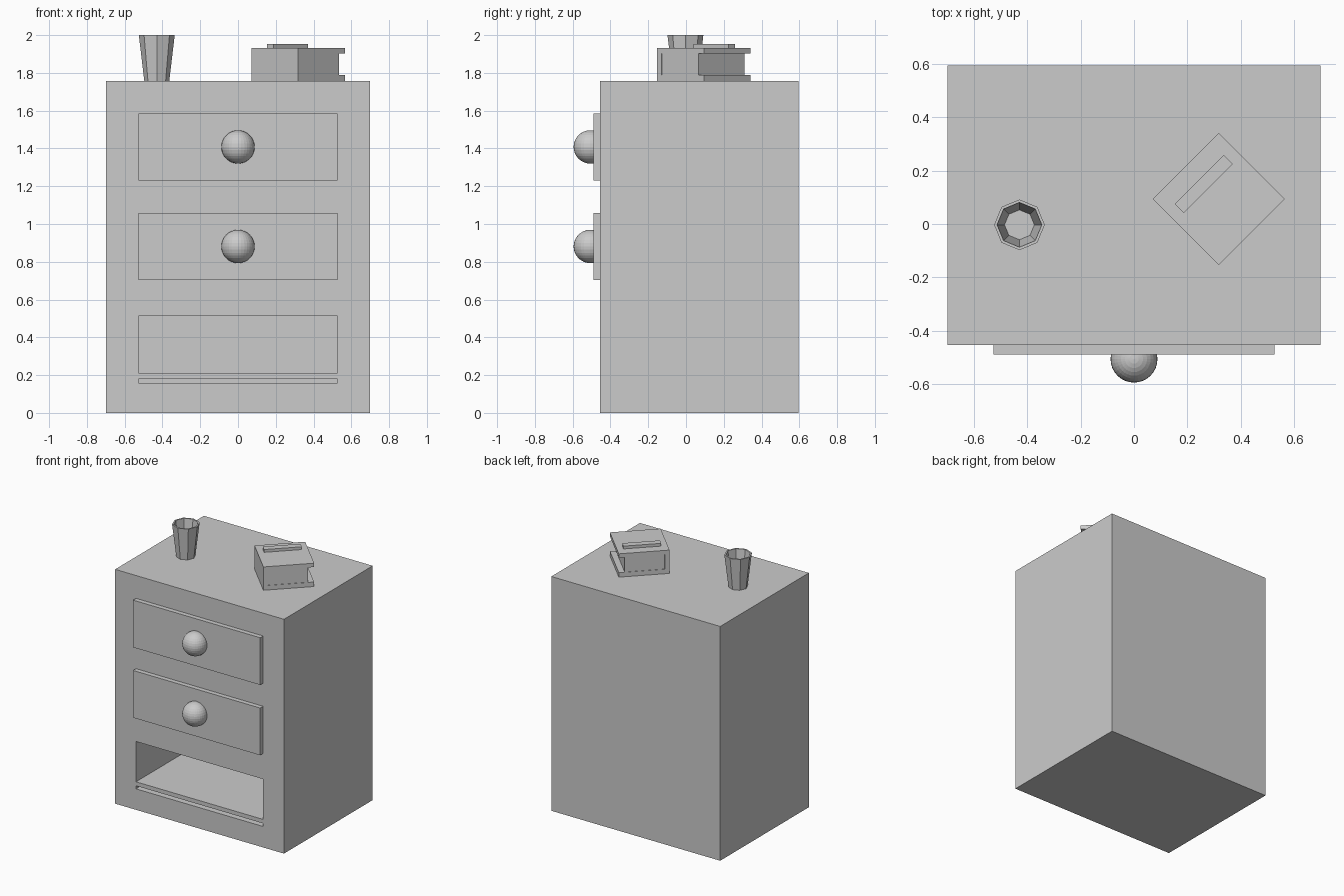
import bpy, bmesh
from math import pi, cos, sin
from mathutils import Matrix, Vector

if "Cube" in bpy.data.objects:
    bpy.data.objects.remove(bpy.data.objects["Cube"])


def box(name, x, y, z, matrix=Matrix()):
    """Box from (min, max) ranges, optionally placed by a matrix."""
    bm = bmesh.new()
    bmesh.ops.create_cube(bm, size=1)
    for v in bm.verts:
        v.co = Vector([(r[0] + r[1]) / 2 + c * (r[1] - r[0])
                       for r, c in zip((x, y, z), v.co)])
    bm.transform(matrix)
    return finish(name, bm)


def finish(name, bm):
    bmesh.ops.recalc_face_normals(bm, faces=bm.faces)
    me = bpy.data.meshes.new(name)
    bm.to_mesh(me)
    bm.free()
    ob = bpy.data.objects.new(name, me)
    bpy.context.collection.objects.link(ob)
    return ob


TOP, FRONT, BACK = 1.756, -0.455, 0.595
W = 0.527

# Cabinet body with the open bottom compartment
cabinet = box("cabinet", (-0.7, 0.7), (FRONT, BACK), (0, TOP))
cutter = box("compartment_cutter", (-W, W), (FRONT - 0.1, 0.52), (0.157, 0.512))
cutter.hide_render = True
cutter.display_type = 'WIRE'
mod = cabinet.modifiers.new("compartment", 'BOOLEAN')
mod.operation = 'DIFFERENCE'
mod.solver = 'EXACT'
mod.object = cutter
bpy.context.view_layer.update()
cut_mesh = bpy.data.meshes.new_from_object(
    cabinet.evaluated_get(bpy.context.evaluated_depsgraph_get()))
cabinet.modifiers.clear()
cabinet.data = cut_mesh
bpy.data.objects.remove(cutter)

# Thin board just above the compartment floor
box("compartment_shelf", (-W, W), (FRONT, 0.52), (0.18, 0.21))

# Two closed drawers with round knobs
for label, zc in (("upper", 1.408), ("middle", 0.881)):
    box(label + "_drawer_front", (-W, W), (-0.49, FRONT), (zc - 0.177, zc + 0.177))
    bm = bmesh.new()
    bmesh.ops.create_uvsphere(bm, u_segments=32, v_segments=16, radius=0.088,
                              matrix=Matrix.Translation((0, -0.507, zc)))
    finish(label + "_knob", bm)

# Eight-sided tapered cup, closed profile: outside, rim, inside
bm = bmesh.new()
rings = []
for r, z in ((0.066, TOP), (0.095, 2.0), (0.084, 2.0), (0.056, TOP + 0.015)):
    rings.append([bm.verts.new((-0.43 + r * cos(i * pi / 4),
                                -0.003 + r * sin(i * pi / 4), z)) for i in range(8)])
for a, b in zip(rings, rings[1:]):
    for i in range(8):
        j = (i + 1) % 8
        bm.faces.new((a[i], a[j], b[j], b[i]))
bm.faces.new(rings[0])
bm.faces.new(rings[-1])
finish("cup", bm)

# Thick book turned 45 degrees: covers, spine, page block, raised strip
place = Matrix.Translation((0.318, 0.094, 0)) @ Matrix.Rotation(pi / 4, 4, 'Z')
H, Z1, Z2, Z3 = 0.175, 1.79, 1.902, 1.931
# One C-shaped cover wrapping the spine
c_profile = ((-H, TOP), (H, TOP), (H, Z1), (-H + 0.033, Z1),
             (-H + 0.033, Z2), (H, Z2), (H, Z3), (-H, Z3))
bm = bmesh.new()
face = bm.faces.new([bm.verts.new((u, -H, z)) for u, z in c_profile])
ext = bmesh.ops.extrude_face_region(bm, geom=[face])
bmesh.ops.translate(bm, vec=(0, 2 * H, 0),
                    verts=[g for g in ext["geom"] if isinstance(g, bmesh.types.BMVert)])
bm.transform(place)
finish("book_cover", bm)
box("book_pages", (-H + 0.033, H - 0.041), (-H + 0.003, H - 0.003), (Z1, Z2), place)
box("book_strip", (-0.13, 0.13), (0.055, 0.103), (Z3, 1.952), place)
